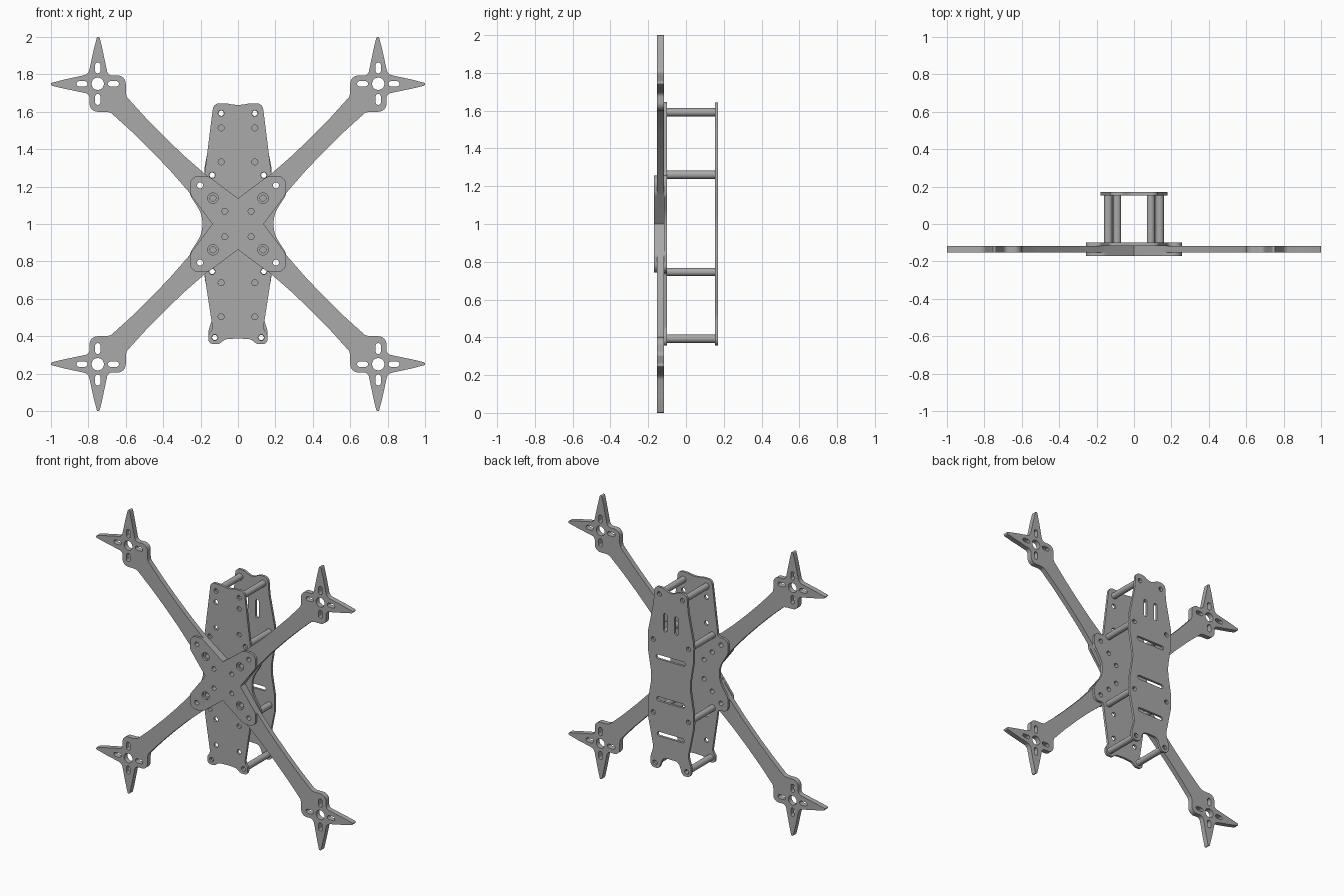
import bpy, bmesh
from math import pi, cos, sin, tan, ceil
from mathutils import Vector

if "Cube" in bpy.data.objects:
    bpy.data.objects.remove(bpy.data.objects["Cube"])

grey = bpy.data.materials.new("carbon_grey")
grey.use_nodes = True
tone = (0.4, 0.4, 0.4, 1)
grey.diffuse_color = tone
grey.node_tree.nodes["Principled BSDF"].inputs["Base Color"].default_value = tone


def rounded(corners):
    """Outline from (x, z, radius) corners, each replaced by an arc."""
    out = []
    n = len(corners)
    for i, (x, z, r) in enumerate(corners):
        p = Vector((x, z))
        a = Vector(corners[i - 1][:2]) - p
        b = Vector(corners[(i + 1) % n][:2]) - p
        ang = a.angle(b)
        if r == 0 or ang > pi - 0.01:
            out.append(p)
            continue
        d = min(r / tan(ang / 2), 0.49 * a.length, 0.49 * b.length)
        r = d * tan(ang / 2)
        start, end = p + a.normalized() * d, p + b.normalized() * d
        centre = p + (a.normalized() + b.normalized()).normalized() * (r / sin(ang / 2))
        sweep = pi - ang
        steps = max(2, ceil(sweep / 0.2))
        u, v = start - centre, end - centre
        for k in range(steps + 1):
            t = k / steps
            out.append(centre + (u * sin((1 - t) * sweep) + v * sin(t * sweep)) / sin(sweep))
    return out


def slot(x, z, w, h):
    """Round hole, or a slot when w and h differ."""
    r = min(w, h) / 2
    pts = []
    for k in range(24):
        a = 2 * pi * (k + 0.5) / 24
        c, s = cos(a), sin(a)
        pts.append(Vector((x + r * c + (w / 2 - r) * (1 if c > 0 else -1),
                           z + r * s + (h / 2 - r) * (1 if s > 0 else -1))))
    return pts


def hole(x, z, r=0.016):
    return slot(x, z, 2 * r, 2 * r)


def pair(x, z, r=0.016):
    return [hole(x, z, r), hole(-x, z, r)]


def four(x, z, r=0.016):
    return pair(x, z, r) + pair(x, -z, r)


def mirror_x(half):
    return half + [(-x, z, r) for x, z, r in reversed(half) if x > 0]


def plate(name, loops, y0, y1):
    """Flat plate standing in the xz plane; inner loops become holes."""
    curve = bpy.data.curves.new(name, "CURVE")
    curve.dimensions = "2D"
    curve.fill_mode = "BOTH"
    curve.extrude = (y1 - y0) / 2
    for loop in loops:
        s = curve.splines.new("POLY")
        s.points.add(len(loop) - 1)
        for pt, co in zip(s.points, loop):
            pt.co = (co.x, co.y, 0, 1)
        s.use_cyclic_u = True
    temp = bpy.data.objects.new(name + "_outline", curve)
    bpy.context.collection.objects.link(temp)
    mesh = bpy.data.meshes.new_from_object(
        temp.evaluated_get(bpy.context.evaluated_depsgraph_get()))
    bpy.data.objects.remove(temp)
    bm = bmesh.new()
    bm.from_mesh(mesh)
    bmesh.ops.remove_doubles(bm, verts=bm.verts, dist=0.0002)
    bmesh.ops.recalc_face_normals(bm, faces=bm.faces)
    bm.to_mesh(mesh)
    bm.free()
    mesh.materials.clear()
    mesh.materials.append(grey)
    obj = bpy.data.objects.new(name, mesh)
    bpy.context.collection.objects.link(obj)
    obj.rotation_euler = (pi / 2, 0, 0)
    obj.location = (0, (y0 + y1) / 2, 1)
    bpy.ops.object.select_all(action="DESELECT")
    obj.select_set(True)
    bpy.context.view_layer.objects.active = obj
    bpy.ops.object.shade_smooth_by_angle(angle=0.5)


FRONT, ARM, MID, INNER, REAR, BACK = -0.17, -0.153, -0.117, -0.1, 0.153, 0.17
M = 0.75  # motor centre offset

# Four arms: lower edge of one arm, reflected across its diagonal
edge = [(0.137, 0, 0), (0.253, 0.16, 0.1), (0.36, 0.283, 0.5), (0.47, 0.398, 0.8),
        (0.58, 0.505, 0.6), (M - 0.07, M - 0.155, 0.03)]
mount = [(-0.045, -0.15, 0.045), (0.045, -0.15, 0.045), (0.043, -0.055, 0.03),
         (0.19, -0.024, 0.1), (0.25, -0.01, 0.012), (0.25, 0.004, 0.006),
         (0.171, 0.024, 0.2)]
side = edge + [(M + a, M + b, r) for a, b, r in mount]
arm = [(0, 0, 0)] + side + [(M + 0.05, M + 0.05, 0.04)] + [(z, x, r) for x, z, r in reversed(side)]
arm_holes = [hole(M, M, 0.033), hole(0.203, 0.206), hole(0.134, 0.138), hole(0.07, 0.068)]
for s in (-1, 1):
    arm_holes += [slot(M + s * 0.084, M, 0.058, 0.028), slot(M, M + s * 0.084, 0.028, 0.058)]
for sx, left in ((1, "left"), (-1, "right")):
    for sz, up in ((1, "upper"), (-1, "lower")):
        loops = [rounded(arm)] + arm_holes
        plate(f"{up}_{left}_arm", [[Vector((p.x * sx, p.y * sz)) for p in l] for l in loops], ARM, MID)

# Cross-shaped clamp plate on the front
q = [(0.137, 0, 0), (0.257, 0.16, 0.053), (0.257, 0.257, 0.053), (0.16, 0.257, 0.053)]
right_half = [(0, 0.137, 0)] + q[:0:-1] + [q[0]] + [(x, -z, r) for x, z, r in q[1:]] + [(0, -0.137, 0)]
plate("front_cross_plate", [rounded(mirror_x(right_half))] + four(0.203, 0.206)
      + four(0.134, 0.138, 0.028) + four(0.07, 0.068), FRONT, ARM)

# Main body plate
posts = [(0.09, 0.592), (0.138, 0.261), (0.138, -0.254), (0.124, -0.607)]
post_holes = [h for x, z in posts for h in pair(x, z)]
waist = [(0.257, 0.257, 0.053), (0.257, 0.155, 0.053), (0.19, 0.05, 0.15)]
body = ([(0, 0.633, 0.3), (0.06, 0.645, 0.1), (0.131, 0.645, 0.035), (0.172, 0.32, 0.2),
         (0.18, 0.257, 0.02)] + waist + [(x, -z, r) for x, z, r in reversed(waist)]
        + [(0.18, -0.257, 0.02), (0.172, -0.32, 0.2), (0.135, -0.56, 0.05),
           (0.158, -0.59, 0.03), (0.158, -0.642, 0.035), (0.1, -0.642, 0.03),
           (0.07, -0.616, 0.05), (0, -0.612, 0.2)])
plate("main_plate", [rounded(mirror_x(body))] + post_holes + four(0.203, 0.206)
      + four(0.134, 0.138) + four(0.07, 0.068) + pair(0.09, 0.514) + pair(0.09, 0.332)
      + pair(0.09, -0.314) + pair(0.09, -0.496), MID, INNER)

# Rear plate with wavy sides and strap slots
rear = [(0, 0.61, 0.2), (0.06, 0.642, 0.05), (0.126, 0.642, 0.035), (0.135, 0.52, 0.3),
        (0.18, 0.3, 0.2), (0.178, 0.18, 0.2), (0.148, 0, 0.3), (0.178, -0.18, 0.2),
        (0.18, -0.28, 0.2), (0.135, -0.5, 0.1), (0.158, -0.57, 0.05), (0.158, -0.642, 0.035),
        (0.092, -0.642, 0.03), (0.06, -0.555, 0.05), (0, -0.555, 0.05)]
slots = [slot(0, z, w, 0.03) for z, w in ((0.147, 0.23), (-0.15, 0.22), (-0.396, 0.21))]
slots += [slot(x, 0.4, 0.028, 0.13) for x in (-0.043, 0.043)]
plate("rear_plate", [rounded(mirror_x(rear))] + post_holes + slots, REAR, BACK)

# Hollow standoffs between the plates
for i, (x, z) in enumerate(posts):
    for s, label in ((1, "left"), (-1, "right")):
        plate(f"{label}_standoff_{i + 1}", [hole(s * x, z, 0.022), hole(s * x, z, 0.014)], INNER, REAR)
